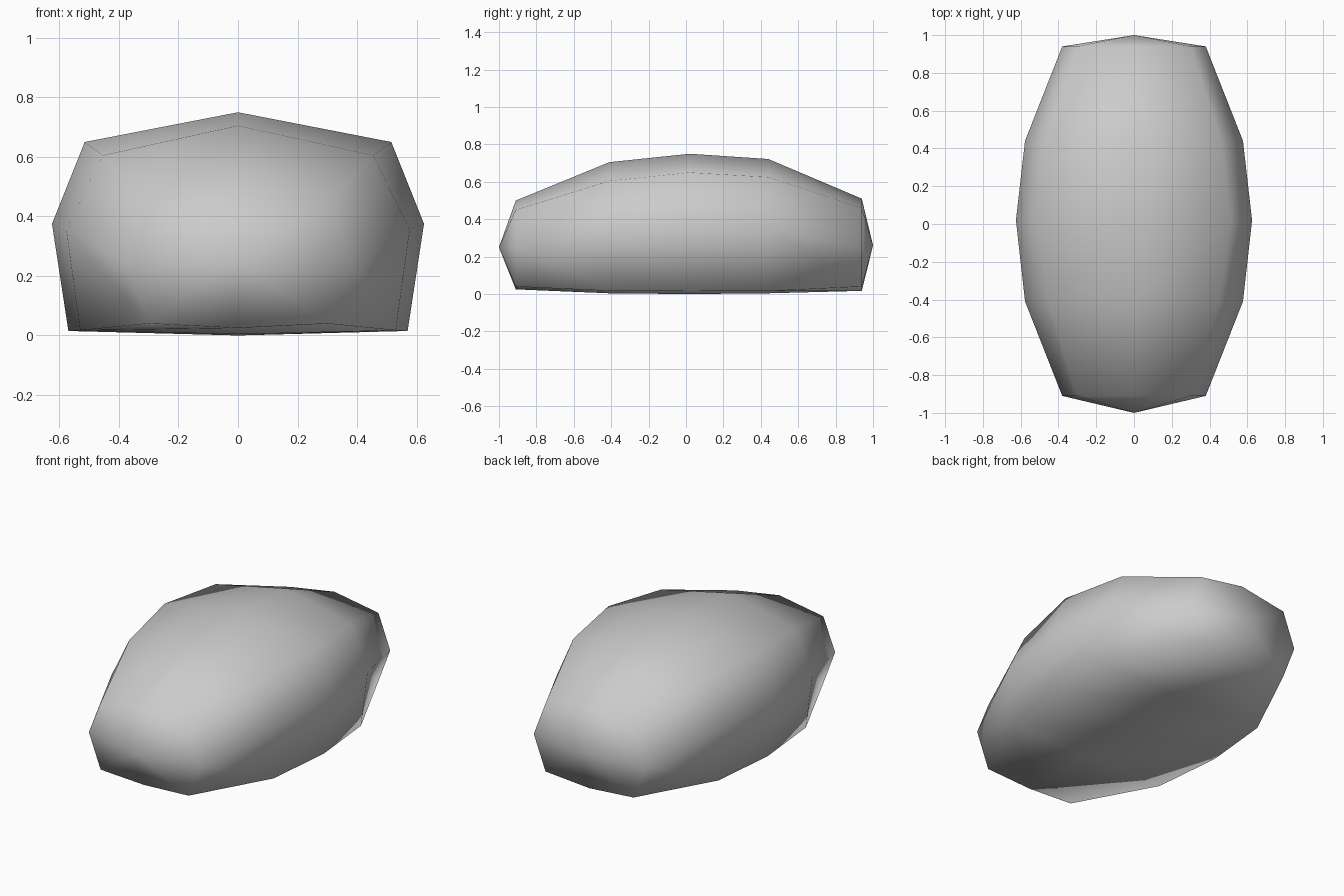
import bpy
import bmesh

# Remove the default cube only
cube = bpy.data.objects.get("Cube")
if cube:
    bpy.data.objects.remove(cube)

# Stone colour
stone_mat = bpy.data.materials.new("stone grey")
stone_mat.use_nodes = True
grey = (0.6, 0.6, 0.6, 1.0)
stone_mat.diffuse_color = grey
stone_mat.node_tree.nodes["Principled BSDF"].inputs["Base Color"].default_value = grey

# Cross-sections along y, each as half outline (x, z) from crown to underside
sections = [
    (-0.91, [(0, 0.50), (0.30, 0.45), (0.38, 0.25), (0.30, 0.04), (0, 0.025)]),
    (-0.41, [(0, 0.705), (0.455, 0.605), (0.577, 0.355), (0.53, 0.017), (0, 0.004)]),
    (0.02, [(0, 0.75), (0.515, 0.65), (0.625, 0.375), (0.57, 0.015), (0, 0)]),
    (0.44, [(0, 0.722), (0.46, 0.625), (0.577, 0.36), (0.53, 0.016), (0, 0.004)]),
    (0.94, [(0, 0.51), (0.30, 0.46), (0.38, 0.25), (0.30, 0.04), (0, 0.017)]),
]

bm = bmesh.new()


def ring(y, half):
    """Mirror a half outline into a closed ring of vertices."""
    outline = half + [(-x, z) for x, z in reversed(half[1:-1])]
    return [bm.verts.new((x, y, z)) for x, z in outline]


def cap(tip, loop):
    for i, v in enumerate(loop):
        bm.faces.new((tip, v, loop[i - 1]))


# Stone body: bridge the rings, then close both ends to a point
rings = [ring(y, half) for y, half in sections]
for a, b in zip(rings, rings[1:]):
    for i in range(len(a)):
        bm.faces.new((a[i - 1], a[i], b[i], b[i - 1]))
cap(bm.verts.new((0, -1, 0.25)), rings[0])
cap(bm.verts.new((0, 1, 0.26)), rings[-1])
bmesh.ops.recalc_face_normals(bm, faces=bm.faces)
for face in bm.faces:
    face.smooth = True

mesh = bpy.data.meshes.new("stone")
bm.to_mesh(mesh)
bm.free()
mesh.materials.append(stone_mat)
stone = bpy.data.objects.new("stone", mesh)
bpy.context.collection.objects.link(stone)
